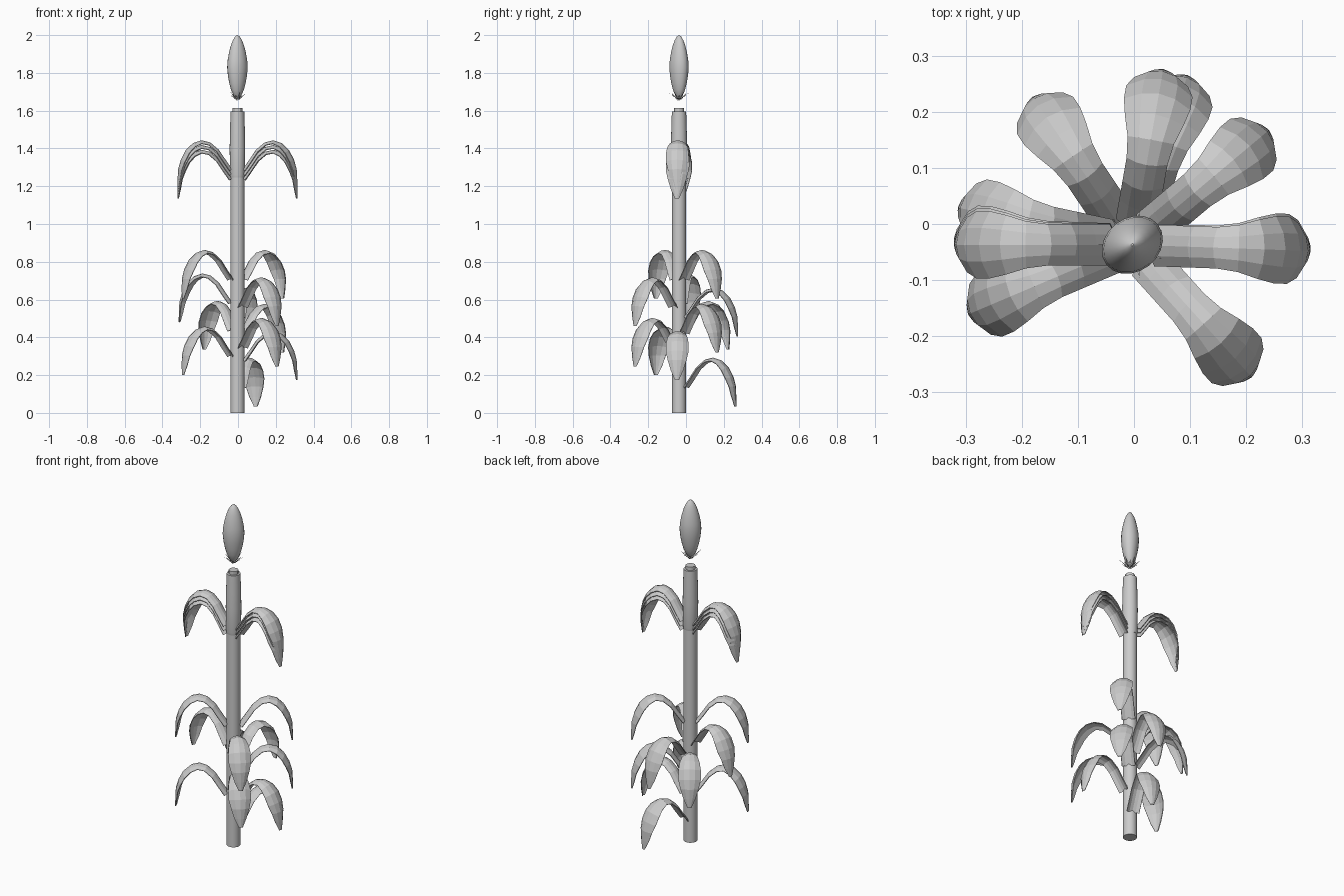
import bpy, bmesh, math
from mathutils import Vector

if "Cube" in bpy.data.objects:
    bpy.data.objects.remove(bpy.data.objects["Cube"])

CX, CY = -0.003, -0.037   # stalk axis


def make_object(name, bm, angle=30):
    bmesh.ops.recalc_face_normals(bm, faces=bm.faces)
    me = bpy.data.meshes.new(name)
    bm.to_mesh(me)
    bm.free()
    ob = bpy.data.objects.new(name, me)
    bpy.context.collection.objects.link(ob)
    ob.select_set(True)
    bpy.context.view_layer.objects.active = ob
    if angle:
        bpy.ops.object.shade_smooth_by_angle(angle=math.radians(angle))
    ob.select_set(False)
    return ob


def lathe(name, profile, sides=20, sx=1.0, sy=1.0, turn=0.0):
    """Closed stack of rings (radius, z), optionally elliptical and turned."""
    bm = bmesh.new()
    rings = []
    for r, z in profile:
        ring = []
        for i in range(sides):
            a = 2 * math.pi * i / sides
            x, y = r * sx * math.cos(a), r * sy * math.sin(a)
            ring.append(bm.verts.new((CX + x * math.cos(turn) - y * math.sin(turn),
                                      CY + x * math.sin(turn) + y * math.cos(turn), z)))
        rings.append(ring)
    for lo, hi in zip(rings, rings[1:]):
        for i in range(sides):
            j = (i + 1) % sides
            bm.faces.new((lo[i], lo[j], hi[j], hi[i]))
    bm.faces.new(rings[0][::-1])
    bm.faces.new(rings[-1])
    return make_object(name, bm)


# Arching leaf: distance from axis, height above attachment, half width
LEAF = [(0.030, 0.0, 0.036), (0.065, 0.050, 0.036), (0.100, 0.102, 0.036),
        (0.145, 0.140, 0.036), (0.190, 0.151, 0.041), (0.235, 0.136, 0.052),
        (0.272, 0.100, 0.059), (0.298, 0.050, 0.059), (0.312, 0.0, 0.048),
        (0.315, -0.055, 0.032), (0.316, -0.105, 0.010)]


def leaf(name, degrees, peak):
    bm = bmesh.new()
    a = math.radians(degrees)
    out = Vector((math.cos(a), math.sin(a), 0))
    side = Vector((-math.sin(a), math.cos(a), 0))
    base = Vector((CX, CY, peak - 0.15))
    rows = []
    for i, (r, z, w) in enumerate(LEAF):
        p, q = LEAF[max(i - 1, 0)], LEAF[min(i + 1, len(LEAF) - 1)]
        dr, dz = q[0] - p[0], q[1] - p[1]
        n = math.hypot(dr, dz)
        row = []
        for t in (-1, -0.5, 0, 0.5, 1):
            bend = 0.40 * w * t * t          # edges curl under
            row.append(bm.verts.new(base + out * (r + bend * dz / n)
                                    + side * (w * t)
                                    + Vector((0, 0, z - bend * dr / n))))
        rows.append(row)
    for lo, hi in zip(rows, rows[1:]):
        for k in range(4):
            bm.faces.new((lo[k], lo[k + 1], hi[k + 1], hi[k]))
    ob = make_object(name, bm, 0)
    m = ob.modifiers.new("thickness", 'SOLIDIFY')
    m.thickness = 0.004
    m.offset = 0


# Stalk, upper sheath and the small cut end
lathe("stalk", [(0.037, 0), (0.037, 1.27)])
lathe("upper_sheath", [(0.037, 1.245), (0.040, 1.26), (0.042, 1.40), (0.040, 1.50),
                       (0.037, 1.595)], sx=0.98, sy=1.02)
lathe("stalk_end", [(0.026, 1.58), (0.026, 1.615)], sides=12)

# Leaves: compass angle and height of the arch
LEAVES = [(124, 0.59), (80, 0.66), (72, 0.29), (40, 0.86), (40, 0.575), (358, 0.43),
          (312, 0.715), (312, 0.50), (203, 0.86), (203, 0.455), (168, 0.735),
          (180, 1.44), (179, 1.415), (178, 1.39), (358, 1.44), (359, 1.415), (358, 1.39)]
for i, (deg, peak) in enumerate(LEAVES):
    leaf(f"leaf_{i + 1}", deg, peak)

# Floating cob, wider along one diagonal
lathe("cob", [(0.004, 1.662), (0.020, 1.68), (0.033, 1.71), (0.042, 1.745), (0.049, 1.785),
              (0.053, 1.83), (0.050, 1.87), (0.043, 1.91), (0.034, 1.945), (0.024, 1.972),
              (0.012, 1.992), (0.002, 2.0)], sx=1.10, sy=0.90, turn=math.radians(38))

# Ragged husk points flaring out below the cob
bm = bmesh.new()
for i in range(14):
    a = 2 * math.pi * i / 14
    reach, top = (0.060, 1.700) if i % 2 else (0.045, 1.685)

    def pt(r, ang, z):
        return bm.verts.new((CX + r * math.cos(ang), CY + r * math.sin(ang), z))
    lo, l, r, tip = (pt(0.006, a, 1.652), pt(0.026, a - 0.2, 1.672),
                     pt(0.026, a + 0.2, 1.672), pt(reach, a, top))
    bm.faces.new((lo, r, l))
    bm.faces.new((l, r, tip))
make_object("cob_husk", bm, 0)
